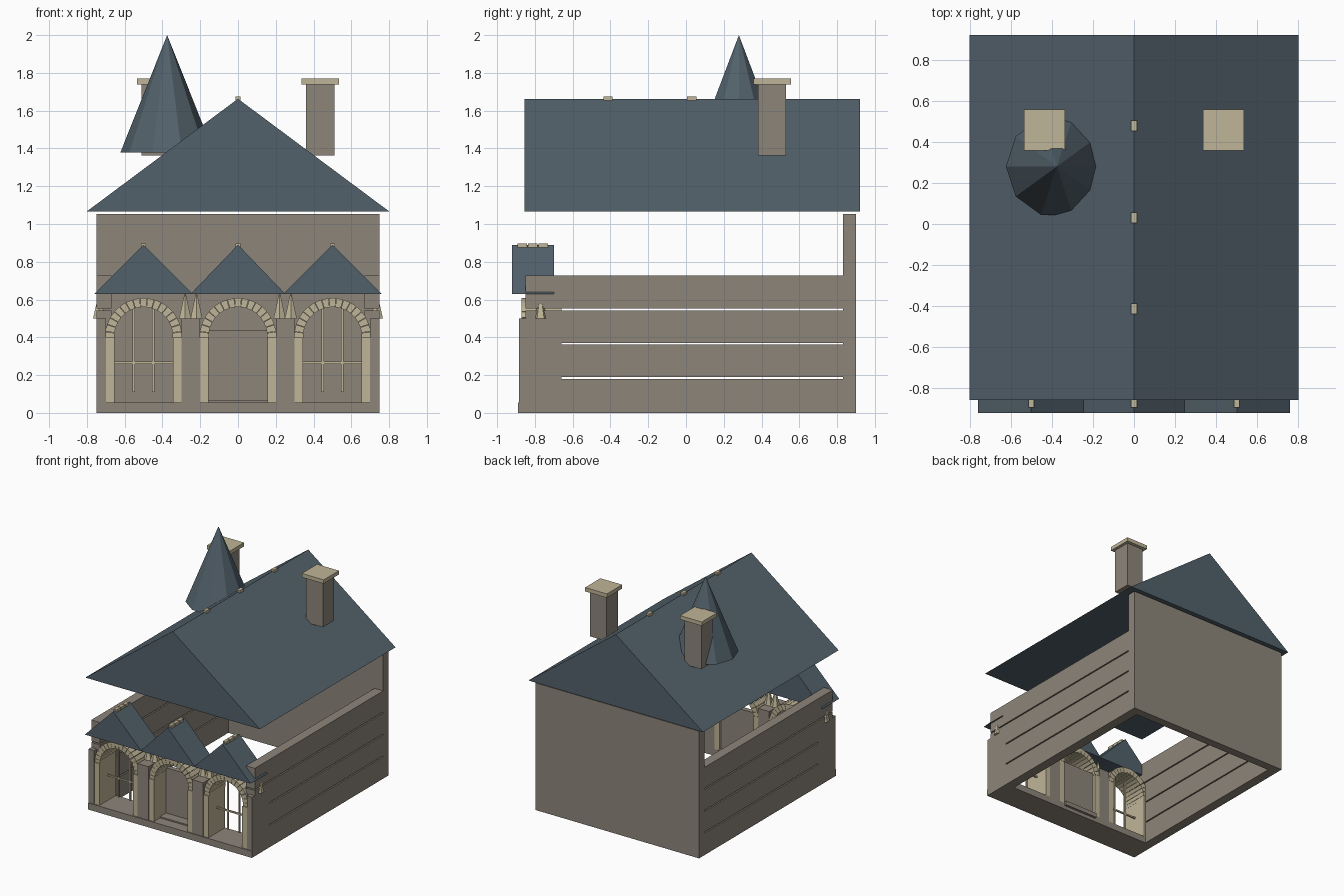
import bpy, bmesh, math

if "Cube" in bpy.data.objects:
    bpy.data.objects.remove(bpy.data.objects["Cube"])


def material(name, rgb):
    m = bpy.data.materials.new(name)
    m.diffuse_color = (*rgb, 1)
    m.use_nodes = True
    m.node_tree.nodes["Principled BSDF"].inputs["Base Color"].default_value = m.diffuse_color
    return m


STONE = material("stone", (0.27, 0.235, 0.195))
TRIM = material("trim", (0.52, 0.46, 0.31))
SLATE = material("slate", (0.085, 0.12, 0.147))


def finish(name, bm, mat):
    bmesh.ops.recalc_face_normals(bm, faces=bm.faces)
    me = bpy.data.meshes.new(name)
    bm.to_mesh(me)
    bm.free()
    me.materials.append(mat)
    ob = bpy.data.objects.new(name, me)
    bpy.context.collection.objects.link(ob)
    return ob


def extrude_y(bm, profile, y0, y1):
    """Solid from an (x, z) profile running from y0 to y1."""
    a = [bm.verts.new((x, y0, z)) for x, z in profile]
    b = [bm.verts.new((x, y1, z)) for x, z in profile]
    n = len(profile)
    bm.faces.new(a)
    bm.faces.new(b[::-1])
    for i in range(n):
        j = (i + 1) % n
        bm.faces.new((a[i], b[i], b[j], a[j]))


def prism(name, profile, y0, y1, mat):
    bm = bmesh.new()
    extrude_y(bm, profile, y0, y1)
    return finish(name, bm, mat)


def box(name, x0, x1, y0, y1, z0, z1, mat):
    return prism(name, [(x0, z0), (x1, z0), (x1, z1), (x0, z1)], y0, y1, mat)


def cone(name, x, y, z, r, h, sides, turn, mat):
    bpy.ops.mesh.primitive_cone_add(vertices=sides, radius1=r, radius2=0, depth=h,
                                    location=(x, y, z + h / 2), rotation=(0, 0, turn))
    ob = bpy.context.object
    ob.name = name
    ob.data.materials.append(mat)


def gable(name, cx, half, y0, y1, z0, z1):
    prism(name, [(cx - half, z0), (cx + half, z0), (cx, z1)], y0, y1, SLATE)


def ridge_stones(name, cx, ys, z):
    for y in ys:
        box(name, cx - 0.014, cx + 0.014, y - 0.025, y + 0.025, z - 0.01, z + 0.013, TRIM)


# Main roof, ridge stones and turret spire
gable("main_roof", 0, 0.8, -0.856, 0.92, 1.067, 1.663)
ridge_stones("main_ridge_stone", 0, (-0.413, 0.03, 0.478), 1.663)
cone("turret_spire", -0.375, 0.28, 1.378, 0.248, 0.622, 10, math.pi / 2, SLATE)

# Back wall and front plinth
box("back_wall", -0.75, 0.75, 0.83, 0.90, 0, 1.053, STONE)
box("front_plinth", -0.75, 0.75, -0.89, -0.66, 0, 0.055, STONE)

for s in (-1, 1):
    # Chimneys
    c = s * 0.435
    box("chimney", c - 0.076, c + 0.076, 0.38, 0.53, 1.362, 1.74, STONE)
    box("chimney_cap", c - 0.1, c + 0.1, 0.357, 0.557, 1.738, 1.77, TRIM)
    # Side walls made of four courses with thin gaps
    x0, x1 = sorted((s * 0.67, s * 0.75))
    for i in range(4):
        top = 0.727 if i == 3 else 0.181 * (i + 1) - 0.001
        base = 0.181 * i + (0.009 if i else 0)
        box("side_wall_course", x0, x1, -0.85 if i > 1 else -0.66, 0.83, base, top, STONE)
    # Piers with pinnacles
    p0, p1 = sorted((s * 0.70, s * 0.75))
    box("corner_pier", p0, p1, -0.885, -0.66, 0.055, 0.50, STONE)
    p0, p1 = sorted((s * 0.20, s * 0.30))
    box("middle_pier", p0, p1, -0.885, -0.66, 0.055, 0.50, STONE)
    for px in (0.22, 0.28, 0.735):
        cone("pinnacle", s * px, -0.77, 0.50, 0.037, 0.145, 6, 0, TRIM)

# Three arched bays, each under its own small gable
SPRING, R_IN, R_OUT, STONES = 0.405, 0.155, 0.203, 17
for cx in (-0.5, 0, 0.5):
    gable("bay_roof", cx, 0.26 if cx else 0.25, -0.92, -0.70, 0.63, 0.89)
    ridge_stones("bay_ridge_stone", cx, (-0.868, -0.812, -0.756), 0.885)
    for s in (-1, 1):
        a, b = sorted((cx + s * R_IN, cx + s * 0.20))
        box("arch_jamb", a, b, -0.88, -0.66, 0.055, 0.40, TRIM)
    bm = bmesh.new()
    lo, hi = math.radians(-4), math.radians(184)
    step = (hi - lo) / STONES
    for i in range(STONES):
        t0, t1 = lo + step * (i + 0.03), lo + step * (i + 0.97)
        extrude_y(bm, [(cx + r * math.cos(t), SPRING + r * math.sin(t))
                       for r, t in ((R_IN, t0), (R_OUT, t0), (R_OUT, t1), (R_IN, t1))],
                  -0.87, -0.66)
    finish("arch_stones", bm, TRIM)
    if cx:
        # Window bars
        for dx in (-0.052, 0.052):
            box("window_mullion", cx + dx - 0.006, cx + dx + 0.006, -0.776, -0.764, 0.11, 0.56, TRIM)
        box("window_crossbar", cx - 0.157, cx + 0.157, -0.776, -0.764, 0.26, 0.272, TRIM)
    else:
        # Door panel and threshold
        box("door", -0.155, 0.155, -0.72, -0.68, 0.055, 0.44, STONE)
        box("threshold", -0.155, 0.155, -0.80, -0.64, 0.03, 0.066, STONE)
